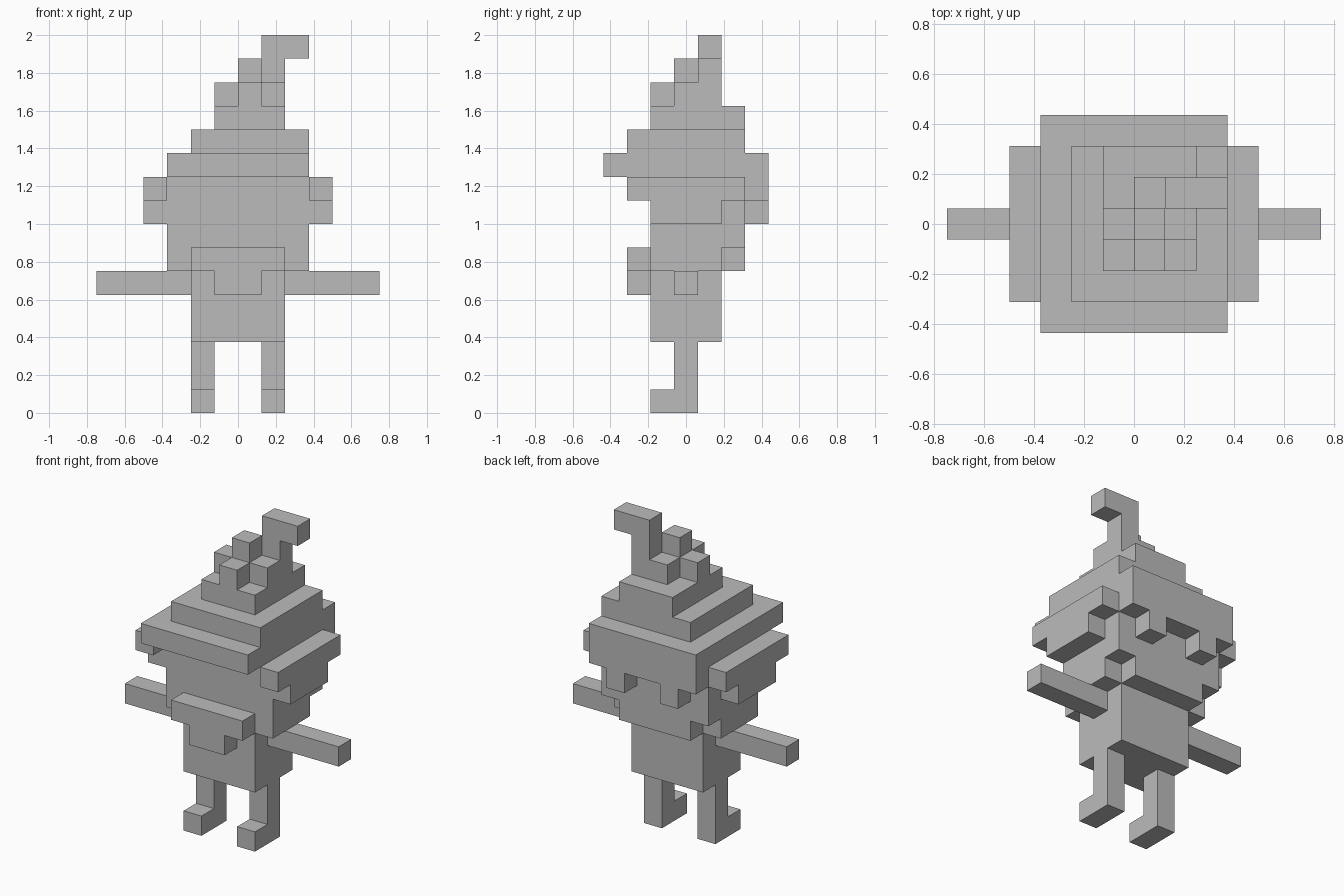
import bpy, bmesh
from mathutils import Vector

if "Cube" in bpy.data.objects:
    bpy.data.objects.remove(bpy.data.objects["Cube"])

U = 0.125  # edge length of one block

grey = bpy.data.materials.new("plain grey")
grey.diffuse_color = (0.5, 0.5, 0.5, 1.0)
grey.use_nodes = True
grey.node_tree.nodes["Principled BSDF"].inputs["Base Color"].default_value = grey.diffuse_color


def mirror(*boxes):
    """Return the boxes together with their mirror images in x."""
    return list(boxes) + [(-b[1], -b[0], *b[2:]) for b in boxes]


# Boxes in block units: x0, x1, y0, y1, z0, z1
parts = {
    "feet": mirror((1, 2, -1.5, -.5, 0, 1)),
    "legs": mirror((1, 2, -.5, .5, 0, 3)),
    "body": [(-2, 2, -1.5, 1.5, 3, 6)],
    "arms": mirror((2, 6, -.5, .5, 5, 6)),
    "head": [(-3, 3, -1.5, 1.5, 6, 10), (-3, 3, 1.5, 2.5, 7, 10),
             (-2, 2, 1.5, 2.5, 6, 7)],
    "beard": [(-2, 2, -2.5, -1.5, 6, 7), (-1, 1, -2.5, -1.5, 5, 6)],
    # side flaps hanging below the brim
    "side_flaps": mirror((3, 4, -2.5, 2.5, 9, 10), (3, 4, -1.5, 1.5, 8, 9)),
    # back curtain with two hanging tabs
    "back_flap": [(-3, 3, 2.5, 3.5, 9, 10)] + mirror((1, 2, 2.5, 3.5, 8, 9)),
    "hat_brim": [(-3, 3, -3.5, 3.5, 10, 11)],
    "hat_tiers": [(-2, 3, -2.5, 2.5, 11, 12), (-1, 2, -1.5, 2.5, 12, 13)],
    "hat_crown": [(-1, 2, -.5, .5, 13, 14), (0, 1, -1.5, -.5, 13, 14),
                  (0, 2, .5, 1.5, 13, 14), (0, 1, -.5, .5, 14, 15)],
    "hat_tip": [(1, 2, .5, 1.5, 14, 16), (2, 3, .5, 1.5, 15, 16)],
}


def cells(boxes):
    """Unit cells filled by the boxes, keyed by their low corner."""
    return {(x0 + i, y0 + j, z0 + k)
            for x0, x1, y0, y1, z0, z1 in boxes
            for i in range(int(x1 - x0))
            for j in range(int(y1 - y0))
            for k in range(int(z1 - z0))}


solid = set().union(*(cells(b) for b in parts.values()))


def build(name, boxes):
    """Skin only the exposed block sides, merged into flat faces."""
    bm = bmesh.new()
    for cell in cells(boxes):
        for axis in range(3):
            for side in (0, 1):
                step = [0, 0, 0]
                step[axis] = 2 * side - 1
                if tuple(c + s for c, s in zip(cell, step)) in solid:
                    continue
                quad = []
                for a, b in ((0, 0), (1, 0), (1, 1), (0, 1)):
                    p = Vector(cell)
                    p[axis] += side
                    p[(axis + 1) % 3] += a
                    p[(axis + 2) % 3] += b
                    quad.append(bm.verts.new(p * U))
                bm.faces.new(quad if side else quad[::-1])
    bmesh.ops.remove_doubles(bm, verts=bm.verts, dist=0.001)
    bmesh.ops.dissolve_limit(bm, angle_limit=0.01, verts=bm.verts,
                             edges=bm.edges)
    mesh = bpy.data.meshes.new(name)
    bm.to_mesh(mesh)
    bm.free()
    mesh.materials.append(grey)
    bpy.context.collection.objects.link(bpy.data.objects.new(name, mesh))


for part_name, part_boxes in parts.items():
    build(part_name, part_boxes)
